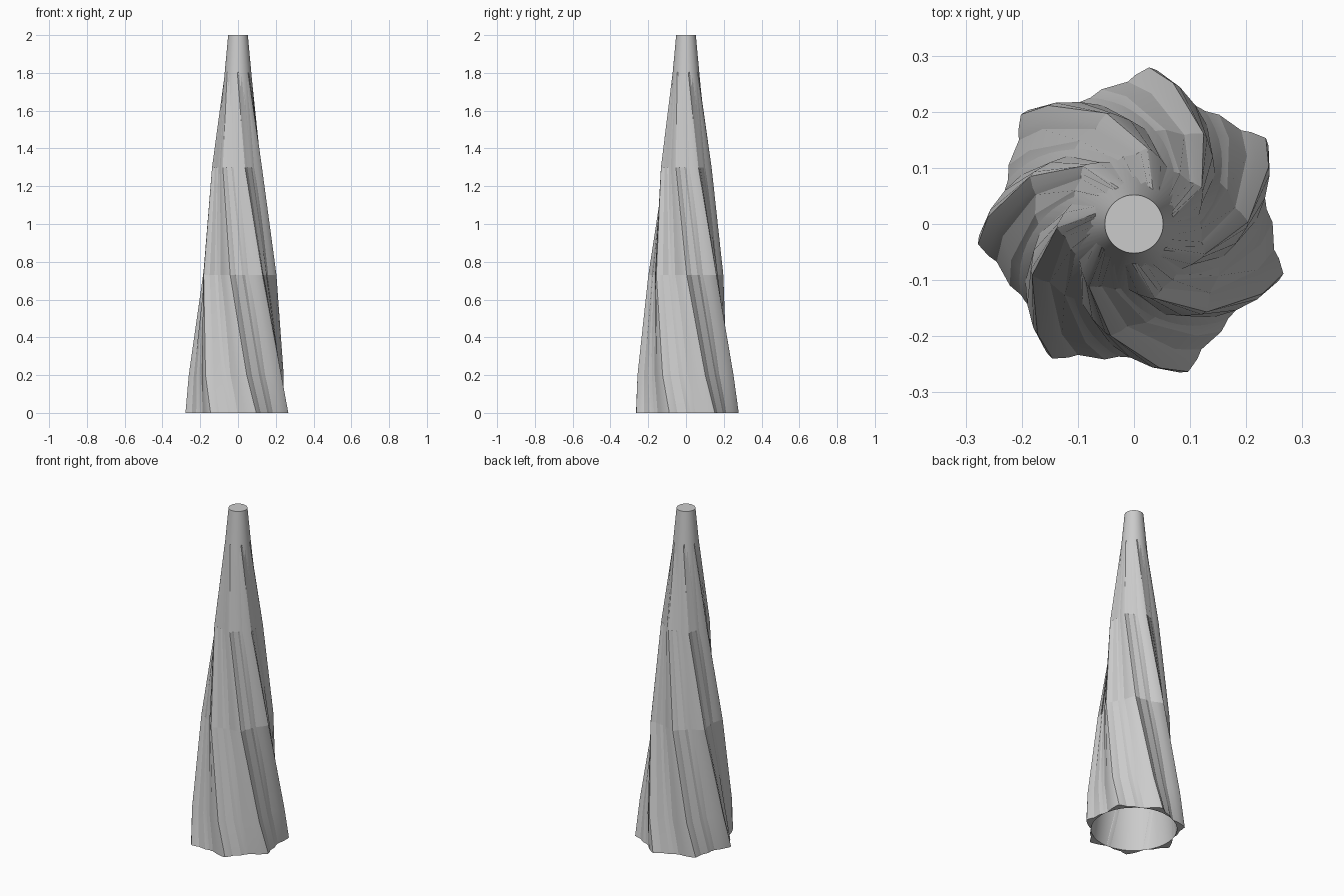
import bpy
import bmesh
import math

cube = bpy.data.objects.get("Cube")
if cube:
    bpy.data.objects.remove(cube, do_unlink=True)

GREY = (0.6, 0.6, 0.6, 1)
grey = bpy.data.materials.new("plain grey")
grey.use_nodes = True
grey.diffuse_color = GREY
grey.node_tree.nodes["Principled BSDF"].inputs["Base Color"].default_value = GREY

BASE_R, TOP_R, HEIGHT = 0.238, 0.052, 2.0
LOBES = 7
FIRST_LOBE = 83.5    # direction of one ridge at the foot, degrees


def core_radius(z):
    return BASE_R + (TOP_R - BASE_R) * z / HEIGHT


def ring(bm, pairs, z):
    """Closed ring of vertices from (angle in degrees, radius) pairs."""
    return [bm.verts.new((r * math.cos(math.radians(a)), r * math.sin(math.radians(a)), z))
            for a, r in pairs]


def bridge(bm, low, high):
    n = len(low)
    for i in range(n):
        j = (i + 1) % n
        bm.faces.new((low[i], low[j], high[j], high[i]))


def finish(bm, name, sharp):
    mesh = bpy.data.meshes.new(name)
    bm.to_mesh(mesh)
    bm.free()
    mesh.materials.append(grey)
    obj = bpy.data.objects.new(name, mesh)
    bpy.context.collection.objects.link(obj)
    bpy.ops.object.select_all(action="DESELECT")
    obj.select_set(True)
    bpy.context.view_layer.objects.active = obj
    bpy.ops.object.shade_smooth_by_angle(angle=math.radians(sharp))


# Smooth tapered core, open at the foot and capped at the tip
bm = bmesh.new()
foot = ring(bm, [(a * 5, BASE_R) for a in range(72)], 0)
tip = ring(bm, [(a * 5, TOP_R) for a in range(72)], HEIGHT)
bridge(bm, foot, tip)
bm.faces.new(tip)
finish(bm, "tapered_core", 30)

# Twisted ridges: one lobe section (angle offset, share of ridge height) repeated round
SECTION = [(-20, 0.0), (-11, 0.45), (-2, 0.92), (1, 1.0), (6, 0.65), (9, 0.38), (20, 0.22), (26, 0.0)]
# Height, twist in degrees, ridge height
LEVELS = [(0, 0, 0.043), (0.2, 10, 0.042), (0.73, 32, 0.034), (1.3, 56, 0.021), (1.82, 76, 0.0)]

bm = bmesh.new()
rings = []
for z, twist, rise in LEVELS:
    pairs = [(FIRST_LOBE - twist + k * 360 / LOBES + off, core_radius(z) + rise * h - 0.0005)
             for k in range(LOBES) for off, h in SECTION]
    rings.append(ring(bm, pairs, z))
for low, high in zip(rings, rings[1:]):
    bridge(bm, low, high)

# Underside of the ridges, between the ridged outline and the core
inner = ring(bm, [(FIRST_LOBE + k * 360 / LOBES + off, BASE_R - 0.001)
                  for k in range(LOBES) for off, h in SECTION], 0)
bridge(bm, inner, rings[0])
finish(bm, "twisted_ridges", 20)
